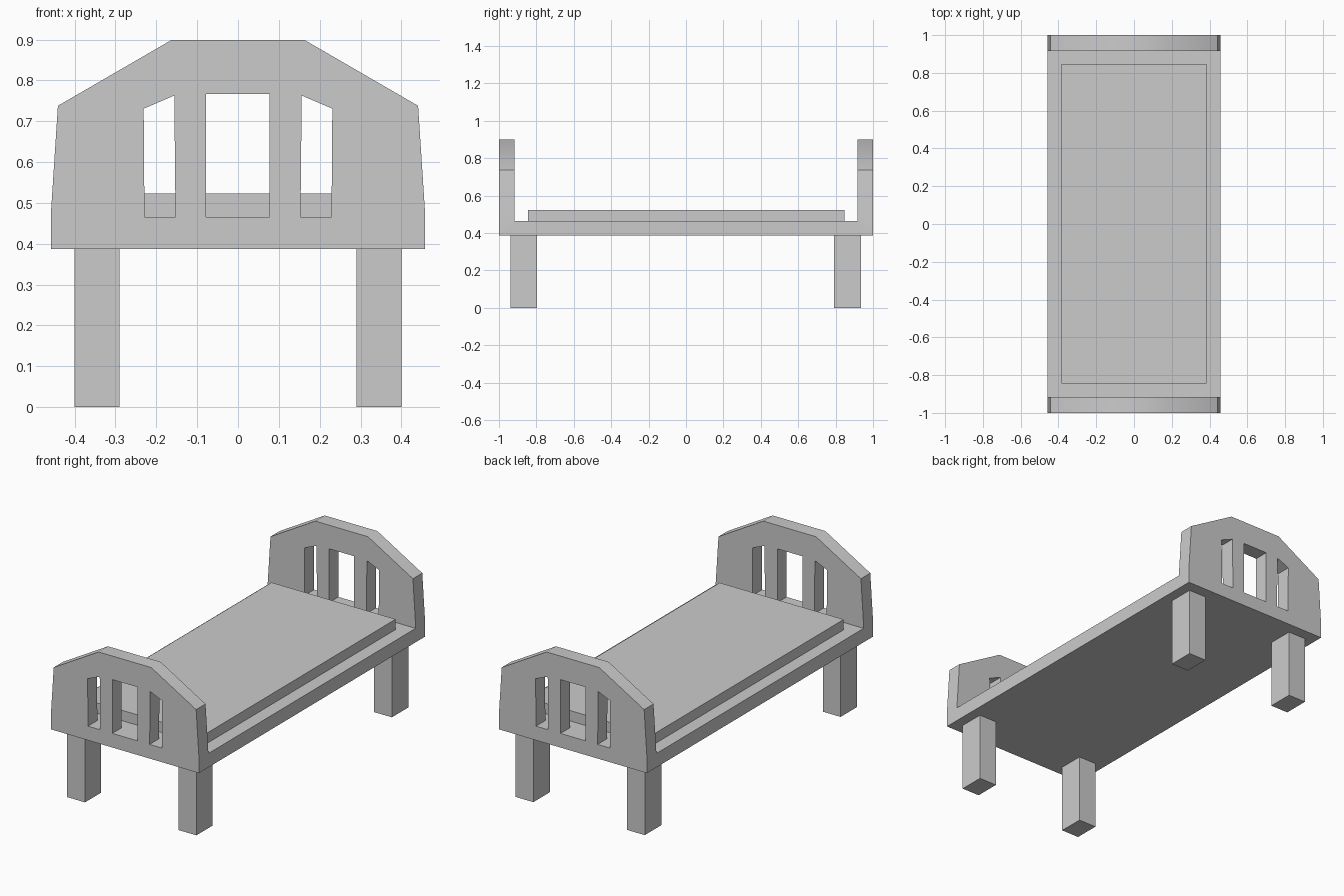
import bpy, bmesh
from math import radians
from mathutils import Vector

if "Cube" in bpy.data.objects:
    bpy.data.objects.remove(bpy.data.objects["Cube"])


def prism(name, points, to_3d, vec):
    """Extrude a flat outline along vec."""
    bm = bmesh.new()
    face = bm.faces.new([bm.verts.new(to_3d(*p)) for p in points])
    out = bmesh.ops.extrude_face_region(bm, geom=[face])
    bmesh.ops.translate(bm, vec=Vector(vec),
                        verts=[g for g in out["geom"] if isinstance(g, bmesh.types.BMVert)])
    bmesh.ops.recalc_face_normals(bm, faces=bm.faces)
    mesh = bpy.data.meshes.new(name)
    bm.to_mesh(mesh)
    bm.free()
    obj = bpy.data.objects.new(name, mesh)
    bpy.context.collection.objects.link(obj)
    return obj


def front_prism(name, points):
    return prism(name, points, lambda x, z: (x, -1.1, z), (0, 2.2, 0))


def box(name, x0, x1, y0, y1, z0, z1):
    return prism(name, [(x0, y0), (x1, y0), (x1, y1), (x0, y1)],
                 lambda x, y: (x, y, z0), (0, 0, z1 - z0))


def boolean(obj, cutter, operation):
    mod = obj.modifiers.new(operation, 'BOOLEAN')
    mod.operation, mod.solver, mod.object = operation, 'EXACT', cutter
    bpy.context.view_layer.objects.active = obj
    bpy.ops.object.modifier_apply(modifier=mod.name)
    bpy.data.objects.remove(cutter)


# Bed frame: U-shaped side profile, trimmed to the arched end-board outline
BASE, DECK = 0.387, 0.465
side = [(-1, BASE), (1, BASE), (1, 1), (0.917, 1), (0.917, DECK),
        (-0.917, DECK), (-0.917, 1), (-1, 1)]
frame = prism("bed_frame", side, lambda y, z: (-0.5, y, z), (1, 0, 0))
half = [(0.46, 0.3), (0.458, 0.477), (0.441, 0.738), (0.163, 0.899)]
half[0] = (0.458, 0.3)
arch = half + [(-x, z) for x, z in reversed(half)]
boolean(frame, front_prism("arch_trim", arch), 'INTERSECT')

# Window openings through both end boards
SILL = DECK + 0.001
slot = [(0.153, SILL), (0.229, SILL), (0.231, 0.731), (0.156, 0.763)]
windows = [slot, [(-x, z) for x, z in slot],
           [(-0.078, SILL), (0.077, SILL), (0.077, 0.767), (-0.078, 0.767)]]
for points in windows:
    boolean(frame, front_prism("window_cutter", points), 'DIFFERENCE')

# Soft shading over the shallow bends of the arch
bpy.ops.object.select_all(action='DESELECT')
frame.select_set(True)
bpy.context.view_layer.objects.active = frame
bpy.ops.object.shade_smooth_by_angle(angle=radians(35))

# Mattress
box("mattress", -0.385, 0.383, -0.845, 0.847, DECK, 0.523)

# Legs
for end, y0, y1 in (("front", -0.939, -0.796), ("back", 0.79, 0.936)):
    box(end + "_left_leg", -0.4, -0.29, y0, y1, 0, BASE)
    box(end + "_right_leg", 0.29, 0.4, y0, y1, 0, BASE)
